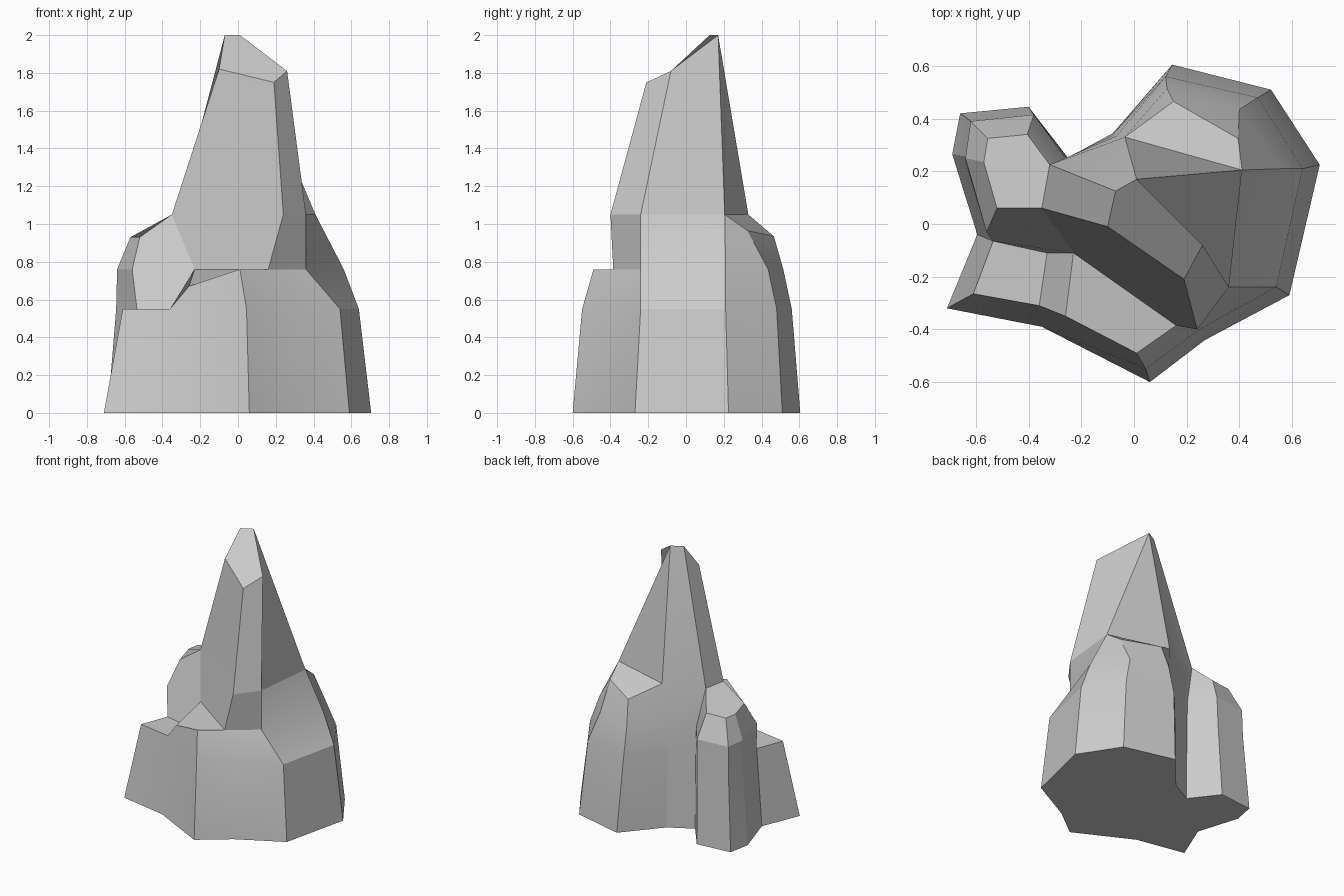
import bpy, bmesh, math

if "Cube" in bpy.data.objects:
    bpy.data.objects.remove(bpy.data.objects["Cube"])

bm = bmesh.new()


def level(z, pts):
    """Cross-section at height z; a point may carry its own height."""
    return [bm.verts.new(p if len(p) == 3 else (*p, z)) for p in pts]


def face(*vs):
    vs = list(dict.fromkeys(vs))      # collapsed corners become triangles
    if len(vs) > 2:
        bm.faces.new(vs)


def bridge(a, b, closed=False):
    n = len(a)
    for i in range(n if closed else n - 1):
        j = (i + 1) % n
        face(a[i], a[j], b[j], b[i])


# Footprint and belt: front corner, then counter-clockwise
foot = level(0, [(.06, -.6), (.27, -.44), (.59, -.27), (.705, .225), (.52, .51),
                 (.145, .605), (-.08, .345), (-.25, .25), (-.4, .445), (-.66, .42),
                 (-.69, .265), (-.595, -.04), (-.71, -.32), (-.35, -.39)])
belt = level(.55, [(.045, -.55), (.25, -.4), (.54, -.24), (.64, .21), (.47, .48),
                   (.12, .56), (-.085, .335), (-.255, .25), (-.385, .42), (-.625, .395),
                   (-.645, .255), (-.535, -.065), (-.61, -.265), (-.36, -.31)])
bm.faces.new(foot)
bridge(foot, belt, True)

# Waist and shoulders of the main rock and the side lobe
waist = level(.76, [(.01, -.49), (.16, -.385), (.36, -.24), (.56, .21), (.4, .435),
                    (.125, .515), (-.065, .335), (-.26, .25), (-.38, .415), (-.62, .39),
                    (-.64, .25), (-.56, -.03)])
crown = level(1.05, [(.24, -.4), (.36, -.24), (.41, .205), (.395, .325, .965),
                     (.15, .465, .935), (-.035, .33), (-.32, .225), (-.405, .34, .935),
                     (-.555, .325, .93), (-.57, .235, .93), (-.52, .06, .93), (-.35, .06)])
bridge(belt[:12], waist)
bridge(waist[1:], crown[:11])
face(*crown[2:6])
face(*crown[6:])

# Tower with slanted tip
tip = level(2, [(.19, -.21, 1.75), (.26, -.08, 1.81), (.01, .17), (-.07, .125),
                (-.1, -.01, 1.82)])
bridge([crown[i] for i in (0, 1, 2, 5, 6, 11)],
       [tip[i] for i in (0, 1, 2, 2, 3, 4)], True)
face(*tip)

# Front ledge: low shelf, ramp and raised step
inner_low, ramp_edge, inner_high = level(.55, [(-.33, -.11), (-.26, -.35, .67),
                                               (-.23, -.11, .76)])
face(belt[12], belt[13], inner_low, belt[11])
face(belt[13], ramp_edge, inner_high, inner_low)
face(ramp_edge, waist[0], waist[1], inner_high)
face(belt[13], belt[0], waist[0], ramp_edge)

# Cliff walls behind the ledge
face(inner_high, waist[1], crown[0], crown[11])
face(waist[11], belt[11], inner_low, inner_high, crown[11], crown[10])

bmesh.ops.recalc_face_normals(bm, faces=bm.faces[:])
mesh = bpy.data.meshes.new("rock_spire")
bm.to_mesh(mesh)
bm.free()
rock = bpy.data.objects.new("rock_spire", mesh)
bpy.context.collection.objects.link(rock)

# Crisp facets, soft shallow bends
bpy.context.view_layer.objects.active = rock
rock.select_set(True)
bpy.ops.object.shade_smooth_by_angle(angle=math.radians(20))
